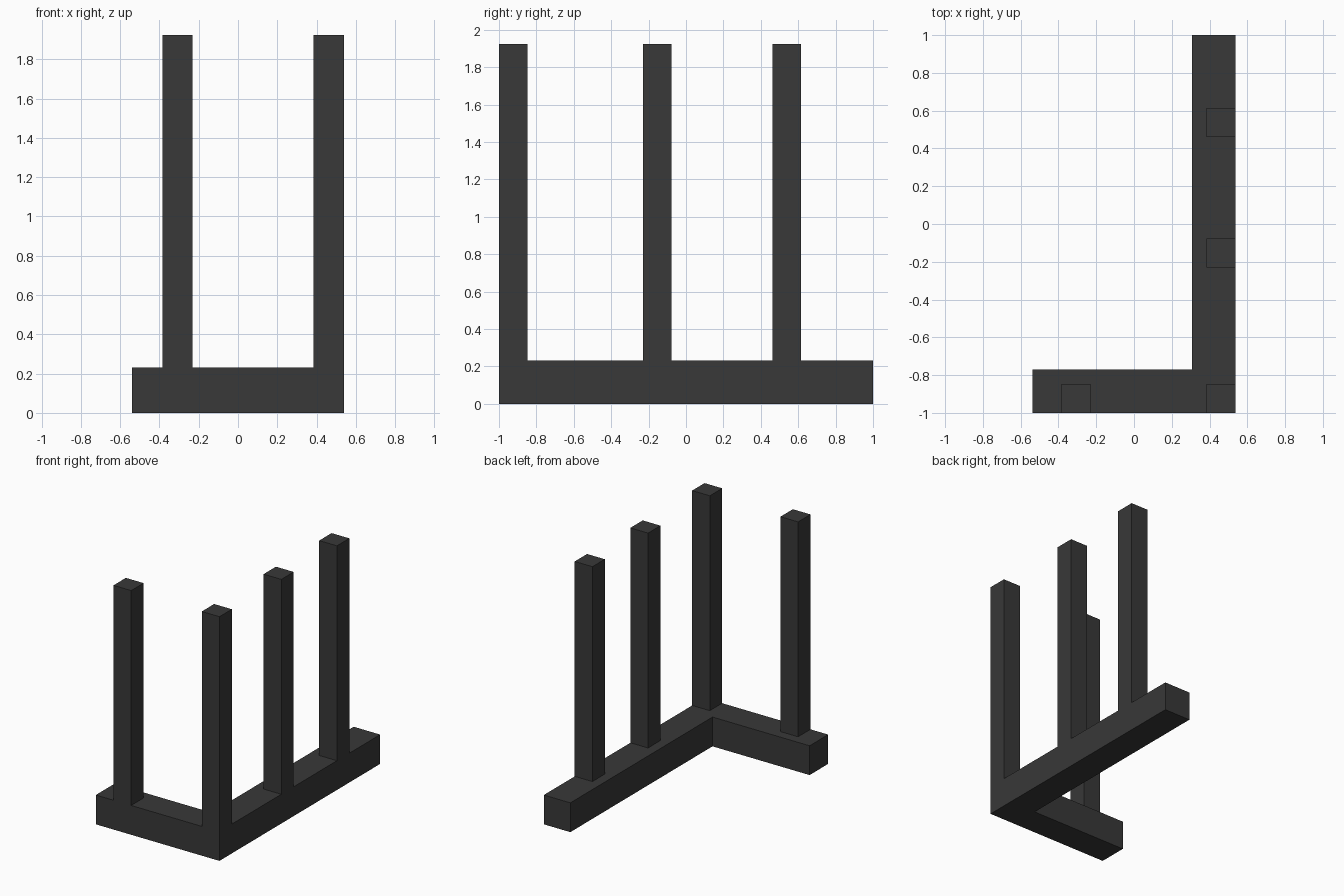
import bpy, bmesh

if "Cube" in bpy.data.objects:
    bpy.data.objects.remove(bpy.data.objects["Cube"])

U = 1 / 13                      # grid unit of the model
X0, X1 = -7 * U, 7 * U          # overall width
BAR, POST = 3 * U, 2 * U        # bar and post thickness
TOP = 25 * U

mat = bpy.data.materials.new("dark grey")
mat.diffuse_color = (0.04, 0.04, 0.04, 1)
mat.use_nodes = True
mat.node_tree.nodes["Principled BSDF"].inputs["Base Color"].default_value = mat.diffuse_color


def prism(name, outline, z0, z1, open_bottom=False):
    """Extrude a flat outline straight up from z0 to z1."""
    bm = bmesh.new()
    face = bm.faces.new([bm.verts.new((x, y, z0)) for x, y in outline])
    ext = bmesh.ops.extrude_face_region(bm, geom=[face], use_keep_orig=True)
    verts = [g for g in ext["geom"] if isinstance(g, bmesh.types.BMVert)]
    bmesh.ops.translate(bm, verts=verts, vec=(0, 0, z1 - z0))
    bmesh.ops.recalc_face_normals(bm, faces=bm.faces)
    if open_bottom:
        bottom = [f for f in bm.faces if f.normal.z < -0.9]
        bmesh.ops.delete(bm, geom=bottom, context="FACES_ONLY")
    me = bpy.data.meshes.new(name)
    bm.to_mesh(me)
    bm.free()
    me.materials.append(mat)
    ob = bpy.data.objects.new(name, me)
    bpy.context.collection.objects.link(ob)
    return ob


# L-shaped base
prism("base", [(X0, -1), (X1, -1), (X1, 1), (X1 - BAR, 1),
               (X1 - BAR, -1 + BAR), (X0, -1 + BAR)], 0, BAR)

# Square posts, flush with the outer edges of the base
posts = {
    "front_left_post": (X0 + 2 * U, -1),
    "corner_post": (X1 - POST, -1),
    "middle_post": (X1 - POST, -3 * U),
    "rear_post": (X1 - POST, 6 * U),
}
for name, (x, y) in posts.items():
    prism(name, [(x, y), (x + POST, y), (x + POST, y + POST), (x, y + POST)],
          BAR, TOP, open_bottom=True)
